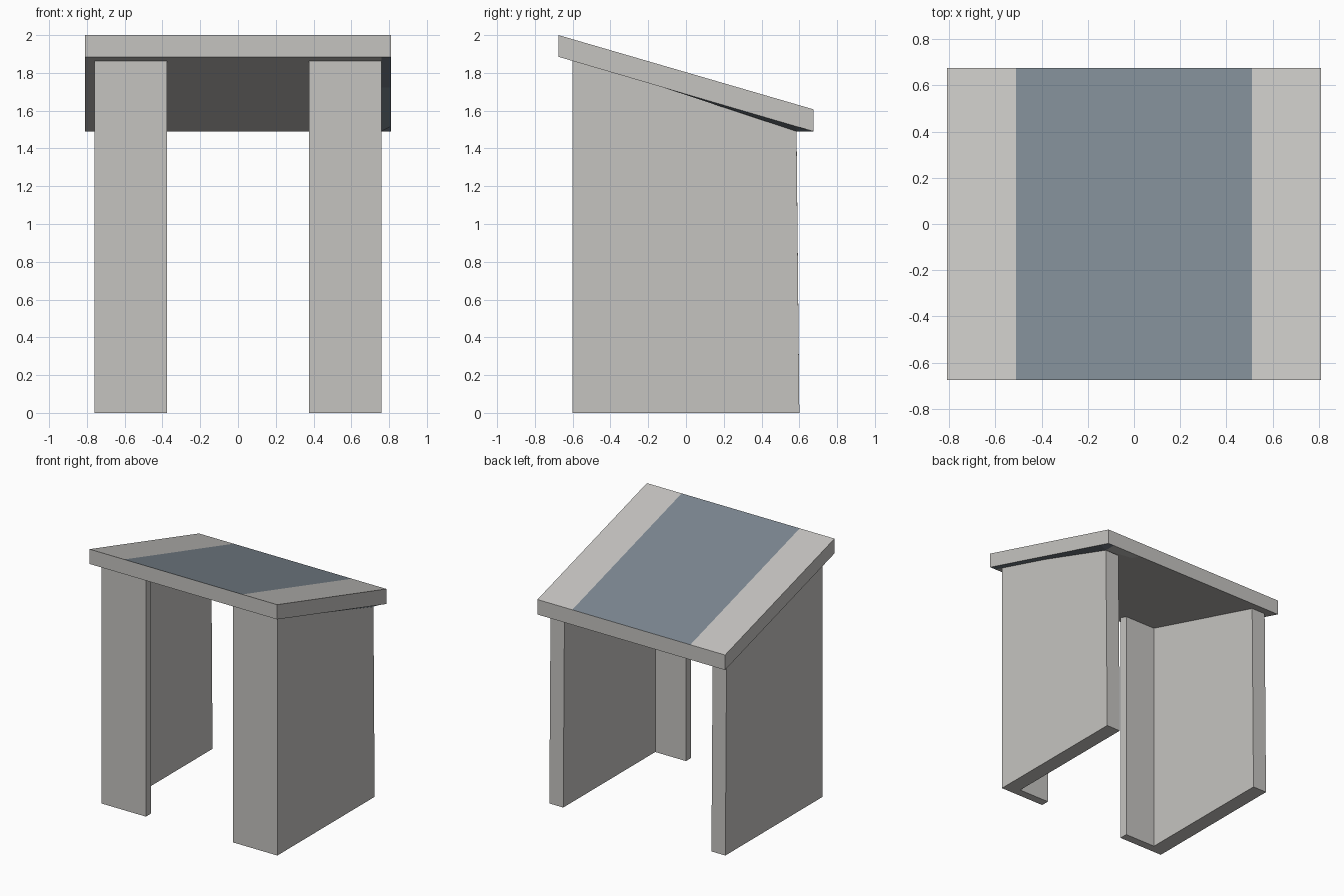
import bpy, bmesh

if "Cube" in bpy.data.objects:
    bpy.data.objects.remove(bpy.data.objects["Cube"])

def material(name, rgb):
    m = bpy.data.materials.new(name)
    m.diffuse_color = (*rgb, 1)
    m.use_nodes = True
    m.node_tree.nodes["Principled BSDF"].inputs["Base Color"].default_value = m.diffuse_color
    return m

GREY = material("concrete grey", (0.56, 0.55, 0.53))
BLUE = material("slate blue", (0.205, 0.245, 0.285))

def roof_z(y):
    """Height of the roof underside at depth y."""
    return 1.885 - 0.2926 * (y + 0.675)

def finish(bm, name):
    bmesh.ops.recalc_face_normals(bm, faces=bm.faces)
    me = bpy.data.meshes.new(name)
    bm.to_mesh(me)
    bm.free()
    ob = bpy.data.objects.new(name, me)
    bpy.context.collection.objects.link(ob)
    me.materials.append(GREY)
    me.materials.append(BLUE)
    return ob

def prism(name, profile, x0, x1):
    """Extrude a (y, z) profile along x."""
    bm = bmesh.new()
    f = bm.faces.new([bm.verts.new((x0, y, z)) for y, z in profile])
    r = bmesh.ops.extrude_face_region(bm, geom=[f])
    vs = [v for v in r["geom"] if isinstance(v, bmesh.types.BMVert)]
    bmesh.ops.translate(bm, verts=vs, vec=(x1 - x0, 0, 0))
    return finish(bm, name)

# Roof: sloping slab, underside sags slightly above the right wall
xs = [-0.81, -0.51, 0.51, 0.76, 0.81]
bm = bmesh.new()
rings = []
for x in xs:
    sag = 0.026 if x == 0.76 else 0
    pts = [(-0.675, 2.0), (0.675, 1.607), (0.675, 1.49),
           (0.585, roof_z(0.585) - sag), (-0.12, roof_z(-0.12)),
           (-0.675, 1.885)]
    rings.append([bm.verts.new((x, y, z)) for y, z in pts])
for a, b in zip(rings, rings[1:]):
    for i in range(6):
        j = (i + 1) % 6
        bm.faces.new((a[i], a[j], b[j], b[i]))
bm.faces.new(rings[0])
bm.faces.new(rings[-1])
bm.normal_update()
bmesh.ops.recalc_face_normals(bm, faces=bm.faces)
# Blue centre panel on top, blue strip under the right overhang
for f in bm.faces:
    x = f.calc_center_median().x
    if (f.normal.z > 0.5 and abs(x) < 0.3) or (f.normal.z < -0.5 and x > 0.76):
        f.material_index = 1
finish(bm, "roof")

# Side walls with front returns, making an L in plan
for side, s in (("left", -1), ("right", 1)):
    drop = 0.026 if s > 0 else 0
    wall = [(-0.6, 0), (0.6, 0), (0.585, roof_z(0.585) - drop),
            (-0.12, roof_z(-0.12)), (-0.6, roof_z(-0.6))]
    prism(side + "_wall", wall, s * 0.76, s * 0.64)
    front = [(-0.6, 0), (-0.535, 0), (-0.535, roof_z(-0.535)), (-0.6, roof_z(-0.6))]
    prism(side + "_front_return", front, s * 0.64, s * 0.375)
